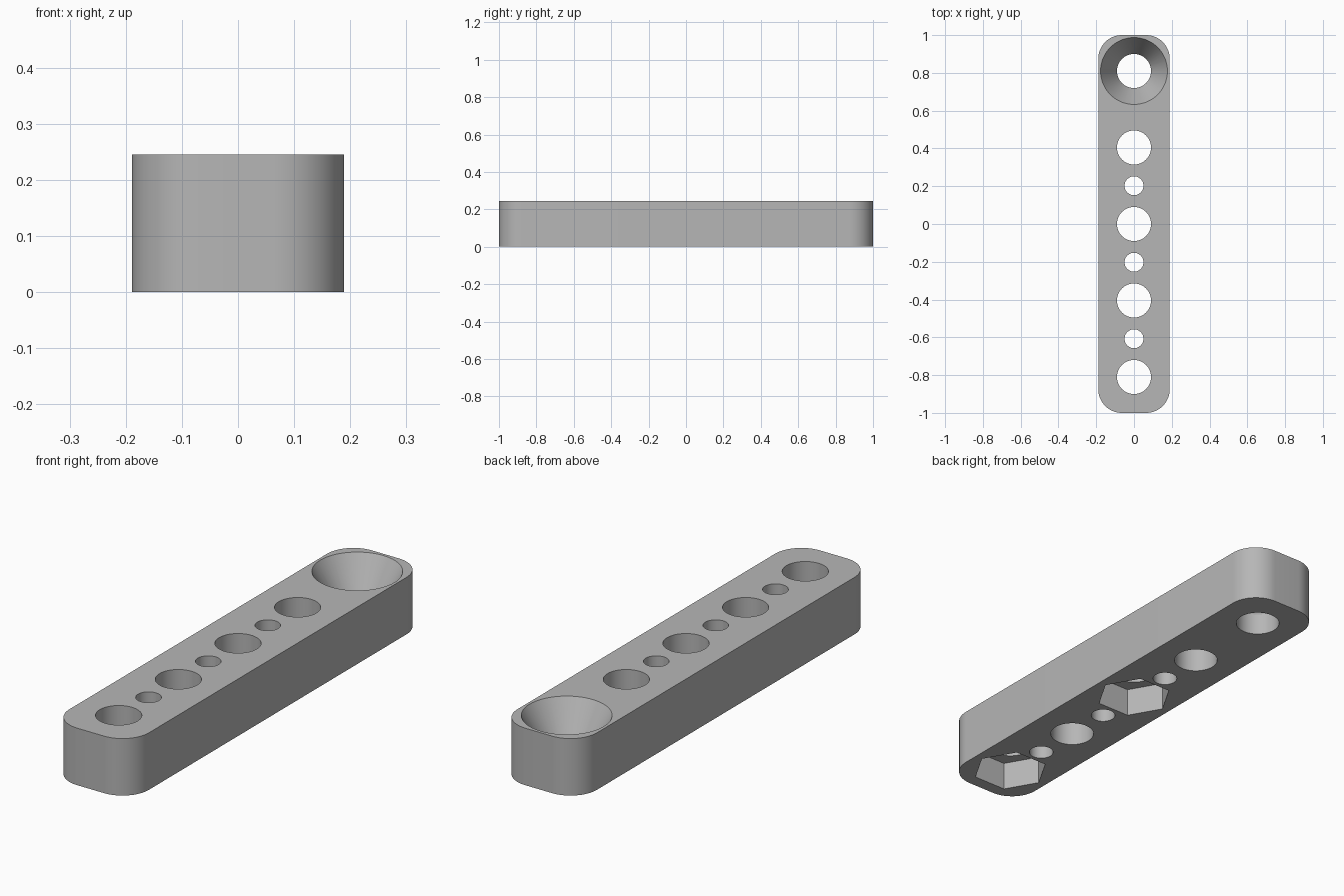
import bpy, bmesh, math
from mathutils import Matrix

if "Cube" in bpy.data.objects:
    bpy.data.objects.remove(bpy.data.objects["Cube"], do_unlink=True)

HALF_W, HALF_L, HEIGHT, CORNER = 0.189, 1.0, 0.245, 0.125
PITCH, EPS = 0.405, 0.02
BIG_R, SMALL_R, SINK_R, NUT_R = 0.09, 0.05, 0.177, 0.156
NUT_DEPTH, SINK_DEPTH = 0.124, 0.15

grey = bpy.data.materials.new("plain_grey")
grey.use_nodes = True
colour = (0.47, 0.47, 0.47, 1)
grey.diffuse_color = colour
grey.node_tree.nodes["Principled BSDF"].inputs["Base Color"].default_value = colour


def to_object(name, bm):
    bmesh.ops.recalc_face_normals(bm, faces=bm.faces)
    mesh = bpy.data.meshes.new(name)
    bm.to_mesh(mesh)
    bm.free()
    mesh.materials.append(grey)
    obj = bpy.data.objects.new(name, mesh)
    bpy.context.collection.objects.link(obj)
    return obj


def cutter(y, z0, z1, r0, r1, sides=64):
    """Round, tapered or polygonal cutter with a corner on the x axis."""
    bm = bmesh.new()
    place = Matrix.Translation((0, y, (z0 + z1) / 2)) @ Matrix.Rotation(math.pi / 2, 4, "Z")
    bmesh.ops.create_cone(bm, cap_ends=True, segments=sides, radius1=r0, radius2=r1,
                          depth=z1 - z0, matrix=place)
    obj = to_object("hole_cutter", bm)
    obj.hide_render = True
    return obj


# Bar with rounded corners
bm = bmesh.new()
outline = []
for quarter, (sx, sy) in enumerate([(1, 1), (-1, 1), (-1, -1), (1, -1)]):
    for step in range(17):
        a = (quarter + step / 16) * math.pi / 2
        outline.append(bm.verts.new((sx * (HALF_W - CORNER) + CORNER * math.cos(a),
                                     sy * (HALF_L - CORNER) + CORNER * math.sin(a), 0)))
base = bm.faces.new(outline)
extruded = bmesh.ops.extrude_face_region(bm, geom=[base], use_keep_orig=True)
top = [v for v in extruded["geom"] if isinstance(v, bmesh.types.BMVert)]
bmesh.ops.translate(bm, verts=top, vec=(0, 0, HEIGHT))
bar = to_object("drilled_bar", bm)

# Large through holes, with small holes between them
cutters = [cutter(i * PITCH, -EPS, HEIGHT + EPS, BIG_R, BIG_R) for i in range(-2, 3)]
cutters += [cutter(i * PITCH, -EPS, HEIGHT + EPS, SMALL_R, SMALL_R, 48)
            for i in (-1.5, -0.5, 0.5)]

# Hexagonal nut pockets underneath
cutters += [cutter(i * PITCH, -EPS, NUT_DEPTH, NUT_R, NUT_R, 6) for i in (-2, 0)]

# Conical countersink on top at the back, continued a little past the surface
slope = (SINK_R - BIG_R) / SINK_DEPTH
cutters.append(cutter(2 * PITCH, HEIGHT - SINK_DEPTH, HEIGHT + EPS,
                      BIG_R, SINK_R + slope * EPS))

# Cut everything, then drop the cutters
bpy.ops.object.select_all(action="DESELECT")
bpy.context.view_layer.objects.active = bar
bar.select_set(True)
for c in cutters:
    mod = bar.modifiers.new("cut", "BOOLEAN")
    mod.operation, mod.solver, mod.object = "DIFFERENCE", "EXACT", c
    bpy.ops.object.modifier_apply(modifier=mod.name)
    bpy.data.objects.remove(c, do_unlink=True)

bpy.ops.object.shade_smooth_by_angle(angle=math.radians(30))
